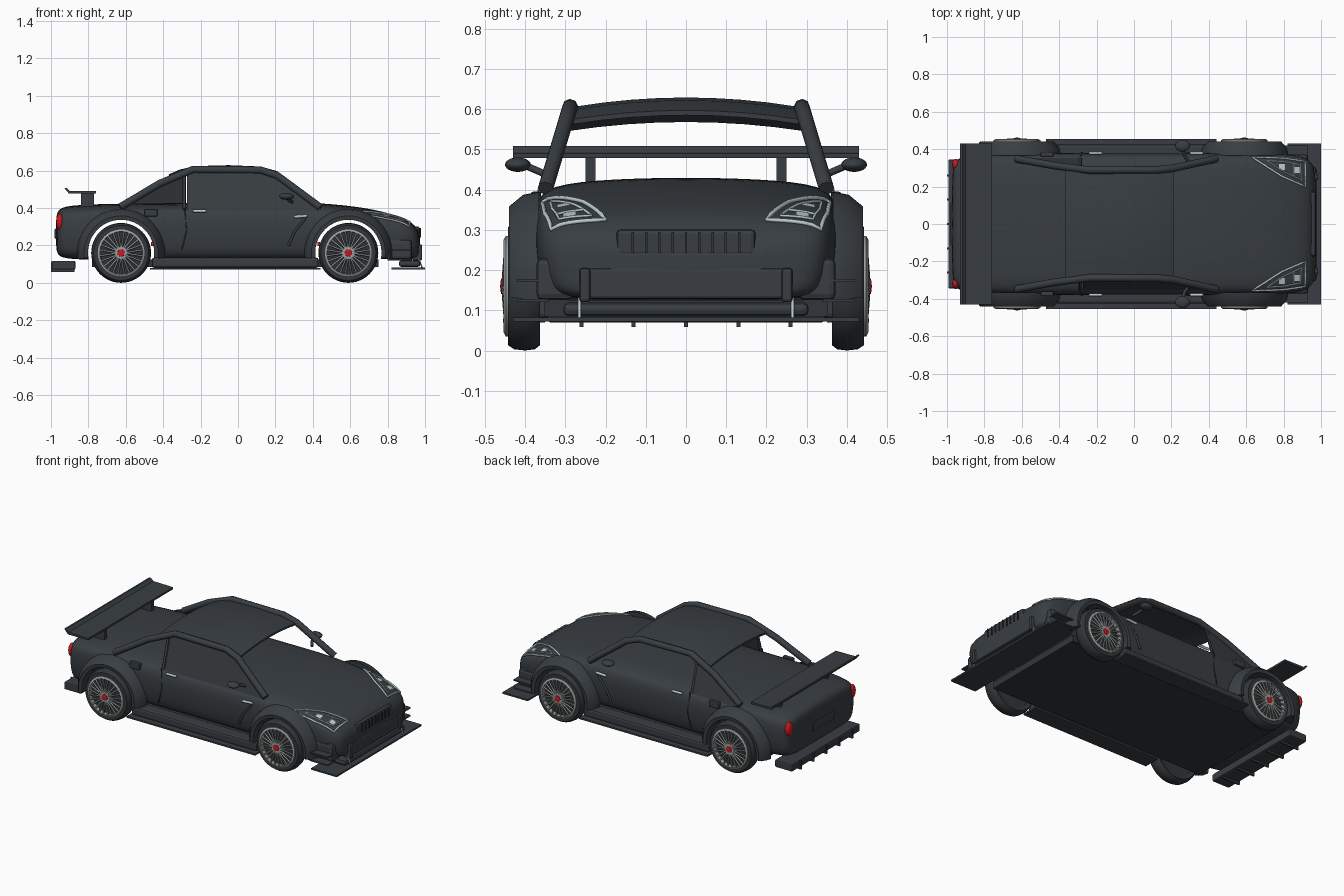
import bpy, bmesh, math
from mathutils import Vector

if "Cube" in bpy.data.objects:
    bpy.data.objects.remove(bpy.data.objects["Cube"])


def material(name, r, g, b):
    m = bpy.data.materials.new(name)
    m.diffuse_color = (r, g, b, 1)
    m.use_nodes = True
    node = next(n for n in m.node_tree.nodes if n.type == 'BSDF_PRINCIPLED')
    node.inputs["Base Color"].default_value = (r, g, b, 1)
    return m


PAINT = material("charcoal paint", .04, .048, .055)
GLASS = material("dark glass", .038, .045, .051)
RUBBER = material("black rubber", .032, .037, .041)
RIM = material("rim grey", .33, .35, .35)
LAMP = material("lamp silver", .5, .6, .63)
RED = material("red", .6, .01, .015)


def make(name, verts, faces, mat, smooth=None, fix=True):
    me = bpy.data.meshes.new(name)
    me.from_pydata([tuple(v) for v in verts], [], faces)
    if fix:
        bm = bmesh.new()
        bm.from_mesh(me)
        bmesh.ops.recalc_face_normals(bm, faces=bm.faces)
        bm.to_mesh(me)
        bm.free()
    ob = bpy.data.objects.new(name, me)
    bpy.context.collection.objects.link(ob)
    me.materials.append(mat)
    if smooth:
        shade(ob, smooth)
    return ob


def shade(ob, degrees):
    bpy.ops.object.select_all(action='DESELECT')
    ob.select_set(True)
    bpy.context.view_layer.objects.active = ob
    bpy.ops.object.shade_smooth_by_angle(angle=math.radians(degrees))


def loft(name, rings, mat, smooth=40, closed=False):
    """Skin a list of equal rings; closed joins the last to the first."""
    n = len(rings[0])
    m = len(rings)
    faces = [(i * n + j, i * n + (j + 1) % n, (i + 1) % m * n + (j + 1) % n, (i + 1) % m * n + j)
             for i in range(m if closed else m - 1) for j in range(n)]
    if not closed:
        faces += [tuple(range(n)), tuple(range((m - 1) * n, m * n))]
    return make(name, [v for r in rings for v in r], faces, mat, smooth)


def prism(name, poly, y0, y1, mat, bevel=0):
    """Extrude an outline in x and z across y."""
    ob = loft(name, [[(x, y, z) for x, z in poly] for y in (y0, y1)], mat, None)
    if bevel:
        b = ob.modifiers.new("bevel", 'BEVEL')
        b.width = bevel
        b.segments = 2
    return ob


def box(name, x, y, z, mat=PAINT, bevel=0):
    return prism(name, [(x[0], z[0]), (x[1], z[0]), (x[1], z[1]), (x[0], z[1])], y[0], y[1], mat, bevel)


def tube(name, pts, r, mat=PAINT, cyclic=False):
    cu = bpy.data.curves.new(name, 'CURVE')
    cu.dimensions = '3D'
    cu.bevel_depth = r
    cu.bevel_resolution = 2
    cu.use_fill_caps = True
    sp = cu.splines.new('POLY')
    sp.points.add(len(pts) - 1)
    for p, co in zip(sp.points, pts):
        p.co = (*co, 1)
    sp.use_cyclic_u = cyclic
    cu.materials.append(mat)
    ob = bpy.data.objects.new(name, cu)
    bpy.context.collection.objects.link(ob)
    return ob


def ball(name, centre, size, mat):
    bpy.ops.mesh.primitive_uv_sphere_add(segments=20, ring_count=12, location=centre)
    ob = bpy.context.object
    ob.name = name
    ob.scale = size
    ob.data.materials.append(mat)
    shade(ob, 60)


def lathe(name, profile, cx, cz, s, mat, n=40, a0=0, a1=360):
    """Spin a (radius, y) loop about a wheel axle."""
    full = a1 - a0 == 360
    rings = []
    for i in range(n if full else n + 1):
        a = math.radians(a0 + (a1 - a0) * i / n)
        rings.append([(cx + r * math.cos(a), s * y, cz + r * math.sin(a)) for r, y in profile])
    return loft(name, rings, mat, 35, full)


# Body shell: stations of x, half width, bottom, top
STATIONS = [(-.975, .30, .17, .36), (-.955, .345, .14, .395), (-.90, .372, .125, .413),
            (-.63, .385, .12, .422), (-.2, .38, .12, .424), (.3, .38, .12, .428), (.45, .382, .12, .423),
            (.65, .379, .12, .404), (.80, .376, .13, .373), (.90, .365, .13, .339),
            (.95, .335, .13, .304), (.975, .28, .148, .255)]
rings = []
for x, w, b, t in STATIONS:
    h = t - b
    half = [(.5 * w, b), (.9 * w, b), (.97 * w, b + .2 * h), (w, b + .52 * h),
            (.985 * w, b + .81 * h), (.905 * w, b + .95 * h), (.5 * w, t)]
    rings.append([(x, y, z) for y, z in half] + [(x, 0, t + .004)]
                 + [(x, -y, z) for y, z in reversed(half)] + [(x, 0, b)])
body = loft("body_shell", rings, PAINT, 50)
body.modifiers.new("rounding", 'SUBSURF').levels = 2
body.modifiers["rounding"].render_levels = 2

# Project points on the shell before the arches are cut
dg = bpy.context.evaluated_depsgraph_get()
shell = body.evaluated_get(dg)
AXLES, HUB = {"rear": -.625, "front": .59}, .16


def on_hood(x, y):
    hit, loc, _, _ = shell.ray_cast(Vector((x, y, 1)), Vector((0, 0, -1)))
    return (x, y, loc.z + .003 if hit else .33)


def path_on_hood(corners, s):
    out = []
    for (xa, ya), (xb, yb) in zip(corners, corners[1:] + corners[:1]):
        out += [on_hood(xa + (xb - xa) * k / 6, s * (ya + (yb - ya) * k / 6)) for k in range(6)]
    return out


# Headlights
for s in (1, -1):
    outer = [(.63, .358), (.80, .352), (.915, .335), (.918, .20), (.79, .255)]
    inner = [(.71, .338), (.80, .333), (.89, .315), (.895, .235), (.80, .28)]
    tube("headlight_frame", path_on_hood(outer, s), .0055, LAMP, True)
    tube("headlight_inner_frame", path_on_hood(inner, s), .0035, LAMP, True)
    tube("headlight_bar", [on_hood(.855, s * y) for y in (.255, .28, .30, .325)], .0035, LAMP)
    for cx, cy in ((.872, .29), (.79, .305)):
        patch = [on_hood(cx + dx, s * (cy + dy)) for dx, dy in ((-.016, -.016), (.016, -.016), (.016, .016), (-.016, .016))]
        make("headlight_bulb", patch, [(0, 1, 2, 3) if s > 0 else (3, 2, 1, 0)], LAMP, fix=False)

# Wheel arches cut through the shell
for end, cx in AXLES.items():
    cutter = lathe(end + "_arch_cutter", [(0.178, -.6), (.178, .6), (.001, .6), (.001, -.6)], cx, HUB, 1, PAINT, 48)
    cutter.hide_render = True
    cutter.hide_set(True)
    cutter.display_type = 'WIRE'
    cut = body.modifiers.new(end + " arch", 'BOOLEAN')
    cut.object = cutter
    cut.operation = 'DIFFERENCE'
    cut.solver = 'EXACT'

# Wheels and flares
for end, cx in AXLES.items():
    for s in (1, -1):
        lathe(end + "_flare", [(.177, .365), (.177, .437), (.198, .44), (.227, .405), (.235, .365)],
              cx, HUB, s, PAINT, 32, -8, 188)
        lathe(end + "_tyre", [(.122, .37), (.147, .363), (.157, .376), (.16, .40), (.157, .427),
                              (.147, .442), (.122, .442)], cx, HUB, s, RUBBER, 48)
        lathe(end + "_wheel_back", [(.001, .375), (.123, .375), (.123, .425), (.001, .432)], cx, HUB, s, RUBBER, 32)
        lathe(end + "_rim_lip", [(.113, .42), (.125, .42), (.125, .448), (.114, .454)], cx, HUB, s, RIM, 48)
        lathe(end + "_hub", [(.001, .42), (.038, .42), (.034, .457), (.001, .457)], cx, HUB, s, RIM, 20)
        lathe(end + "_centre_cap", [(.001, .45), (.021, .45), (.019, .460), (.001, .462)], cx, HUB, s, RED, 16)
        for k in range(12):
            for side in (-1, 1):
                a, b = math.radians(30 * k + 4 * side), math.radians(30 * k + 8 * side)
                tube(end + "_spoke", [(cx + .025 * math.cos(a), s * .453, HUB + .025 * math.sin(a)),
                                      (cx + .118 * math.cos(b), s * .446, HUB + .118 * math.sin(b))], .005, RIM)

# Roof panel, curved both ways
ROOF = [(-.37, .568, .29), (-.31, .594, .28), (-.23, .612, .275), (-.05, .617, .272), (.12, .61, .272), (.21, .585, .28)]
rings = []
for x, z, w in ROOF:
    top = [(x, w * k / 4, z + .012 - .022 * abs(k / 4) ** 2) for k in range(-4, 5)]
    rings.append(top + [(x, y, h - .012) for _, y, h in reversed(top)])
loft("roof", rings, PAINT, 30)


def glass_y(z):
    return .347 - (z - .41) * .3


# Side glass: door pane on the right, quarter pane on the left
LINE = [(-.63, .405), (-.42, .53), (-.24, .606), (.12, .603), (.21, .573), (.44, .403)]
PANES = {"door_window": (-1, [(-.274, .375), (.44, .375)] + LINE[:1:-1] + [(-.274, .594)]),
         "quarter_window": (1, [(-.63, .375), (-.279, .375), (-.279, .589)] + LINE[1::-1])}
for name, (s, outline) in PANES.items():
    order = tuple(range(len(outline)))
    make(name, [(x, s * glass_y(z), z) for x, z in outline], [order if s < 0 else order[::-1]], GLASS, fix=False)

# Pillars, mirrors and side trim
for s in (1, -1):
    tube("roof_rail", [(x, s * glass_y(z), z) for x, z in LINE], .02)
    tube("door_post", [(-.288, s * (glass_y(z) - .004), z) for z in (.39, .59)], .008)
    tube("mirror_arm", [(.29, s * .335, .43), (.27, s * .365, .445), (.26, s * .40, .46)], .009)
    ball("mirror", (.26, s * .418, .462), (.04, .032, .018), PAINT)
    tube("door_handle", [(-.24, s * .379, .384), (-.17, s * .379, .384)], .008, LAMP)
    tube("fender_vent", [(.30, s * .379, .353), (.37, s * .379, .358)], .008, LAMP)
    tube("door_front_seam", [(.27, s * .375, .2), (.30, s * .378, .27), (.36, s * .378, .345)], .007)
    tube("door_rear_seam", [(-.30, s * .376, .18), (-.275, s * .381, .28), (-.285, s * .366, .4)], .003, RUBBER)
    box("quarter_vent", (-.50, -.43), sorted((s * .36, s * .386)), (.355, .395), PAINT, .006)
    for x in (-.466, .424):
        box("arch_marker", (x, x + .014), sorted((s * .36, s * .39)), (.197, .217), RED)
    # Skirts, corner blocks, canards and lamps
    box("side_skirt", (-.46, .43), sorted((s * .34, s * .425)), (.08, .135), PAINT, .012)
    box("skirt_blade", (-.47, .44), sorted((s * .35, s * .455)), (.07, .08))
    box("bumper_corner", (.80, .93), sorted((s * .28, s * .372)), (.125, .23), PAINT, .015)
    for z in (.12, .17):
        box("canard", (.80, .93), sorted((s * .34, s * .42)), (z, z + .008))
    box("bumper_upright", (.93, .985), sorted((s * .238, s * .265)), (.12, .205), PAINT, .008)
    tube("splitter_rod", [(.965, s * .265, .13), (.985, s * .265, .08)], .004, LAMP)
    ball("tail_lamp", (-.952, s * .318, .325), (.02, .03, .045), RED)
    box("wing_support", (-.84, -.77), sorted((s * .225, s * .25)), (.40, .485))

# Floor and front end
box("floor", (-.78, .75), (-.352, .352), (.085, .125), RUBBER)
box("splitter", (.82, 1.0), (-.43, .43), (.072, .082))
box("lower_lip", (.86, .975), (-.305, .305), (.085, .12), PAINT, .014)
box("bumper_panel", (.90, .975), (-.255, .255), (.128, .205), PAINT, .008)
box("grille", (.94, .972), (-.173, .173), (.233, .302), PAINT, .012)
for k in range(9):
    y = -.132 + .033 * k
    box("grille_rib", (.965, .978), (y - .003, y + .003), (.242, .294), RUBBER)

# Rear wing, number panel and diffuser
prism("rear_wing", [(-.93, .508), (-.918, .508), (-.90, .492), (-.76, .49), (-.76, .478), (-.905, .478)],
      -.43, .43, PAINT)
box("rear_panel", (-.981, -.95), (-.11, .11), (.235, .29), PAINT, .008)
box("diffuser", (-.993, -.87), (-.345, .345), (.07, .118), PAINT, .008)
for k in range(-2, 3):
    box("diffuser_fin", (-1.0, -.875), (k * .13 - .005, k * .13 + .005), (.058, .115))
